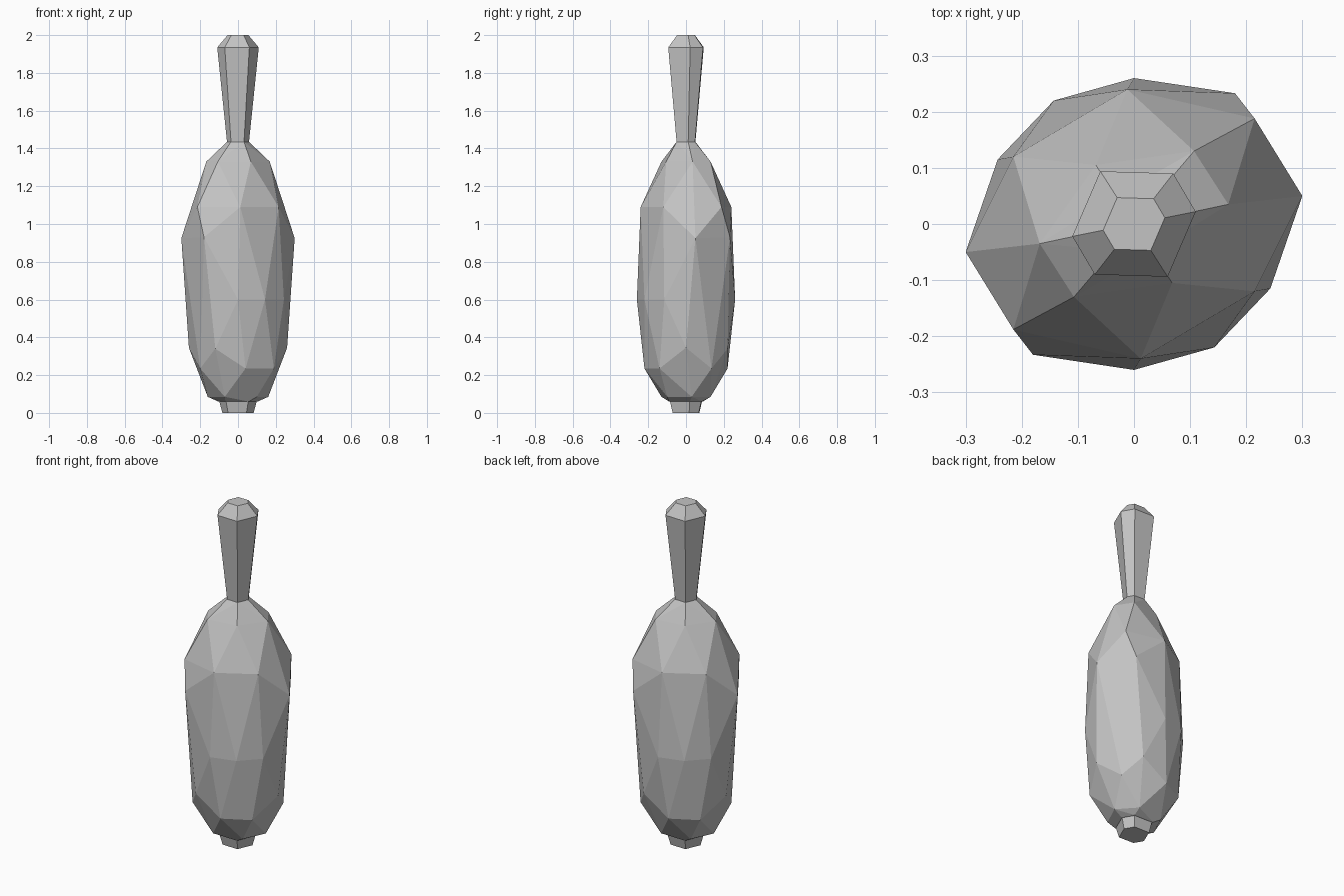
import bpy, bmesh
from mathutils import Vector

default_cube = bpy.data.objects.get("Cube")
if default_cube:
    bpy.data.objects.remove(default_cube, do_unlink=True)

# One plain grey for everything
grey = bpy.data.materials.new("plain grey")
grey.use_nodes = True
colour = (0.55, 0.55, 0.55, 1.0)
grey.diffuse_color = colour
shader = next(n for n in grey.node_tree.nodes if n.type == "BSDF_PRINCIPLED")
shader.inputs["Base Color"].default_value = colour


def with_twins(points):
    """Add the half-turn copy of every point around the upright axis."""
    return list(points) + [(-x, -y, z) for x, y, z in points]


def hexagon(scale, z):
    """Six points in order around the slightly skewed hexagonal outline."""
    half = [(0.11, 0.022), (0.07, 0.09), (-0.06, 0.094)]
    return with_twins([(x * scale, y * scale, z) for x, y in half])


def finish(bm, name):
    bmesh.ops.recalc_face_normals(bm, faces=bm.faces[:])
    mesh = bpy.data.meshes.new(name)
    bm.to_mesh(mesh)
    bm.free()
    mesh.materials.append(grey)
    part = bpy.data.objects.new(name, mesh)
    bpy.context.collection.objects.link(part)
    return part


def hex_tower(name, levels):
    """Stack hexagons, given as (scale, height), into a closed tapering part."""
    bm = bmesh.new()
    rings = [[bm.verts.new(p) for p in hexagon(s, z)] for s, z in levels]
    for low, high in zip(rings, rings[1:]):
        for i in range(len(low)):
            j = (i + 1) % len(low)
            bm.faces.new((low[i], low[j], high[j], high[i]))
    bm.faces.new(rings[0])
    bm.faces.new(rings[-1])
    return finish(bm, name)


def faceted_hull(name, points):
    """Wrap a faceted skin around the corner points."""
    bm = bmesh.new()
    for p in points:
        bm.verts.new(Vector(p))
    hull = bmesh.ops.convex_hull(bm, input=bm.verts[:])
    loose = {g for g in hull["geom_interior"] + hull["geom_unused"]
             if isinstance(g, bmesh.types.BMVert)}
    bmesh.ops.delete(bm, geom=list(loose), context="VERTS")
    return finish(bm, name)


# Body corners: half of them, from the foot up to the shoulders
foot = [(0.16, 0.03, 0.085), (0.07, 0.13, 0.085), (-0.1, 0.1, 0.085)]
lower = [(0.04, -0.22, 0.235), (0.19, -0.14, 0.235), (0.26, 0, 0.345),
         (0.2, 0.135, 0.235), (0.12, 0.22, 0.34)]
waist = [(0, -0.26, 0.6), (0.143, -0.22, 0.6), (0.243, -0.115, 0.6)]
crest = [(0.3, 0.05, 0.925), (0.18, 0.233, 0.93)]
chest = [(0.215, 0.188, 1.09), (0.215, -0.12, 1.09), (0.012, -0.24, 1.09)]
shoulder = [(0.168, 0.035, 1.33), (0.107, 0.13, 1.33), (0.068, -0.105, 1.33)]

body_points = with_twins(foot + lower + waist + crest + chest + shoulder)
body_points += hexagon(0.95, 0.06) + hexagon(0.53, 1.435)
faceted_hull("body", body_points)

# Flared handle on top and short stub underneath
hex_tower("handle", [(0.53, 1.435), (1, 1.935), (0.5, 2)])
hex_tower("base_stub", [(0.75, 0), (0.9, 0.06)])
